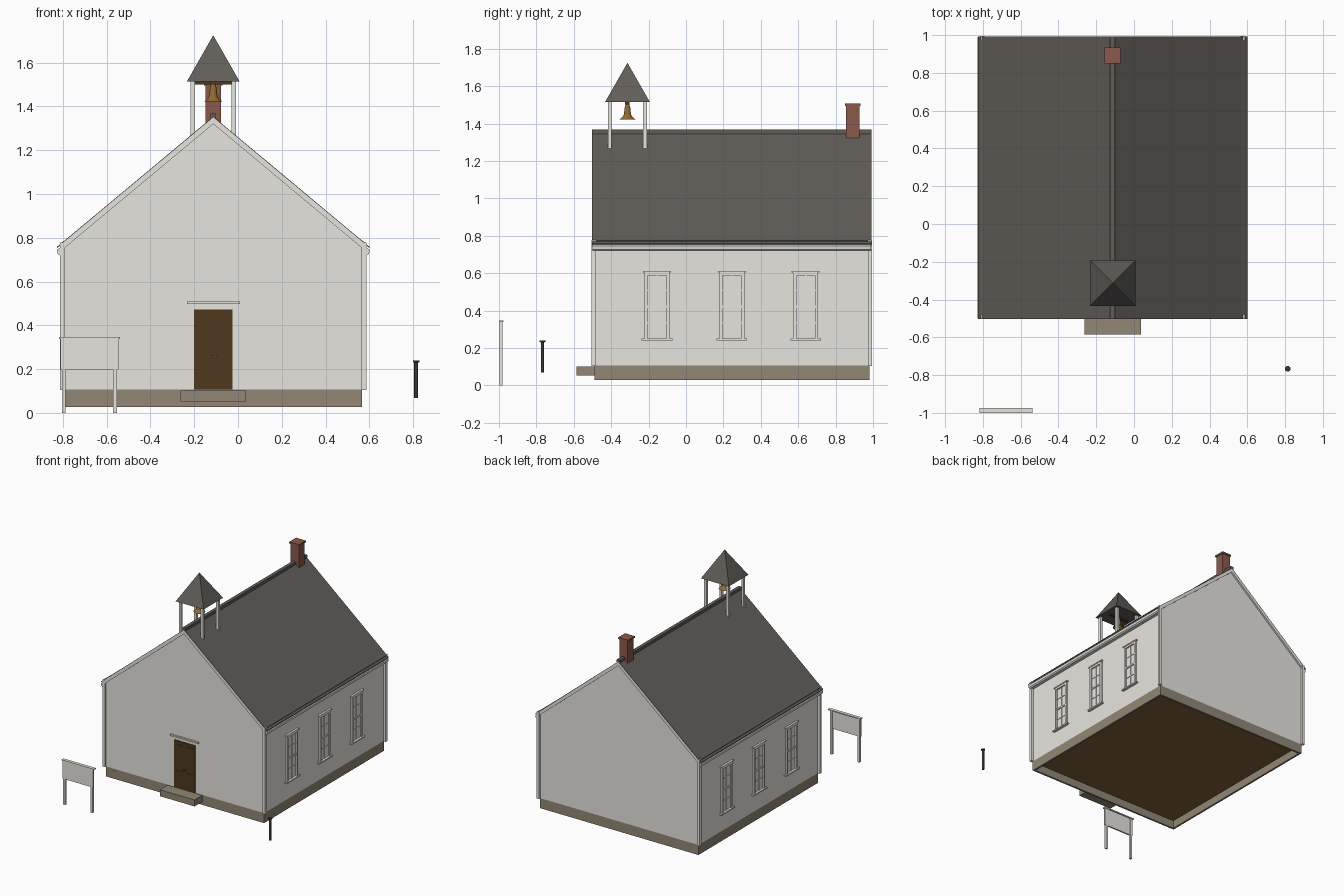
import bpy, bmesh, math

if "Cube" in bpy.data.objects:
    bpy.data.objects.remove(bpy.data.objects["Cube"])

def lin(c):
    c /= 255
    return c / 12.92 if c <= 0.04045 else ((c + 0.055) / 1.055) ** 2.4

def mat(name, r, g, b):
    m = bpy.data.materials.new(name)
    m.diffuse_color = (lin(r), lin(g), lin(b), 1)
    m.use_nodes = True
    m.node_tree.nodes["Principled BSDF"].inputs["Base Color"].default_value = m.diffuse_color
    return m

WALL = mat("wall_white", 231, 229, 223)
ROOF = mat("roof_grey", 97, 93, 88)
STONE = mat("foundation_stone", 146, 135, 117)
WOOD = mat("dark_wood", 79, 56, 29)
FLOOR = mat("floor_wood", 128, 95, 60)
BRICK = mat("chimney_brick", 139, 89, 76)
BRASS = mat("bell_brass", 145, 108, 54)
IRON = mat("dark_iron", 56, 56, 58)
TRIM = WALL

def finish(name, bm, m):
    bmesh.ops.recalc_face_normals(bm, faces=bm.faces)
    me = bpy.data.meshes.new(name)
    bm.to_mesh(me)
    bm.free()
    me.materials.append(m)
    ob = bpy.data.objects.new(name, me)
    bpy.context.collection.objects.link(ob)
    return ob

def boxes(name, m, *dims):
    """One object out of boxes given as (x0, x1, y0, y1, z0, z1)."""
    bm = bmesh.new()
    for x0, x1, y0, y1, z0, z1 in dims:
        for v in bmesh.ops.create_cube(bm, size=1)["verts"]:
            v.co = (x1 if v.co.x > 0 else x0, y1 if v.co.y > 0 else y0,
                    z1 if v.co.z > 0 else z0)
    return finish(name, bm, m)

def prism(name, m, pts, y0, y1):
    """Extrude an (x, z) outline along y; x is measured from the ridge line."""
    bm = bmesh.new()
    f = bm.faces.new([bm.verts.new((CX + x, y0, z)) for x, z in pts])
    ext = bmesh.ops.extrude_face_region(bm, geom=[f])["geom"]
    bmesh.ops.translate(bm, vec=(0, y1 - y0, 0),
                        verts=[e for e in ext if isinstance(e, bmesh.types.BMVert)])
    return finish(name, bm, m)

def lathe(name, m, profile, x, y, n=24):
    bm = bmesh.new()
    vs = [bm.verts.new((x + r, y, z)) for r, z in profile]
    es = [bm.edges.new(p) for p in zip(vs, vs[1:])]
    bmesh.ops.spin(bm, geom=vs + es, cent=(x, y, 0), axis=(0, 0, 1),
                   angle=2 * math.pi, steps=n)
    bmesh.ops.remove_doubles(bm, verts=bm.verts, dist=1e-5)
    ob = finish(name, bm, m)
    bpy.context.view_layer.objects.active = ob
    ob.select_set(True)
    bpy.ops.object.shade_smooth_by_angle(angle=math.radians(35))
    ob.select_set(False)

CX, HW = -0.113, 0.68            # ridge line, half width of the walls
Y0, Y1 = -0.49, 0.98             # front and back walls
SLOPE = 0.834
X0, X1 = CX - HW, CX + HW

def chevron(top, thick, half):
    return [(0, top), (half, top - SLOPE * half), (half, top - SLOPE * half - thick),
            (0, top - thick), (-half, top - SLOPE * half - thick), (-half, top - SLOPE * half)]

# Foundation ring, floor and wall body
T = 0.015
boxes("foundation", STONE,
      (X0, X1, Y0, Y0 + T, 0.028, 0.106), (X0, X1, Y1 - T, Y1, 0.028, 0.106),
      (X0, X0 + T, Y0 + T, Y1 - T, 0.028, 0.106), (X1 - T, X1, Y0 + T, Y1 - T, 0.028, 0.106))
boxes("floor", FLOOR, (X0 + T, X1 - T, Y0 + T, Y1 - T, 0.09, 0.104))
prism("walls", WALL, [(-HW, 0.105), (HW, 0.105), (HW, 0.76), (0, 1.33), (-HW, 0.76)], Y0, Y1)
boxes("cornerstone", STONE, (-0.735, -0.705, Y0 - 0.002, Y0 + 0.002, 0.078, 0.09))

# Corner boards, rake boards, roof, ridge cap
boxes("corner_boards", TRIM, *[
    (cx - 0.011, cx + 0.011, cy - 0.011, cy + 0.011, 0.105, 0.778)
    for cx in (X0 - 0.009, X1 + 0.009) for cy in (Y0 - 0.003, Y1 + 0.004)])
prism("front_rake_board", TRIM, chevron(1.350, 0.03, 0.70), Y0 - 0.013, Y0 + 0.002)
prism("back_rake_board", TRIM, chevron(1.350, 0.03, 0.70), Y1 - 0.002, Y1 + 0.013)
prism("roof", ROOF, chevron(1.354, 0.006, 0.713), -0.503, 0.993)
boxes("ridge_cap", ROOF, (CX - 0.013, CX + 0.013, -0.503, 0.993, 1.345, 1.367))

# Eave details on both sides
for s, side in ((-1, "left"), (1, "right")):
    prism(side + "_eave_strip", ROOF,
          [(s * 0.68, 0.74), (s * 0.70, 0.74), (s * 0.70, 0.774), (s * 0.68, 0.787)], Y0 + 0.008, Y1 - 0.007)
    prism(side + "_eave_moulding", TRIM,
          [(s * 0.68, 0.72), (s * 0.703, 0.72), (s * 0.712, 0.728), (s * 0.715, 0.746), (s * 0.68, 0.765)],
          -0.50, 0.99)

# Sash windows, three on each long wall
for s, side in ((-1, "left"), (1, "right")):
    wx = CX + s * HW

    def plate(d, y0, y1, z0, z1):
        a, b = sorted((wx - s * 0.003, wx + s * d))
        return (a, b, y0, y1, z0, z1)

    for i, c in enumerate((-0.155, 0.245, 0.64)):
        boxes(f"{side}_window_frame_{i + 1}", TRIM,
              plate(0.012, c - 0.067, c - 0.050, 0.25, 0.605),
              plate(0.012, c + 0.050, c + 0.067, 0.25, 0.605),
              plate(0.012, c - 0.050, c + 0.050, 0.588, 0.605),
              plate(0.016, c - 0.075, c + 0.075, 0.604, 0.613),
              plate(0.020, c - 0.082, c + 0.082, 0.24, 0.25))
        boxes(f"{side}_window_bars_{i + 1}", TRIM,
              plate(0.006, c - 0.003, c + 0.003, 0.25, 0.588),
              plate(0.009, c - 0.050, c + 0.050, 0.414, 0.426),
              *[plate(0.006, c - 0.050, c + 0.050, z - 0.003, z + 0.003) for z in (0.335, 0.507)])
        boxes(f"{side}_window_panes_{i + 1}", WALL, plate(0.002, c - 0.050, c + 0.050, 0.25, 0.588))

# Double door with panels, knobs, head trim and step
boxes("doors", WOOD, (CX - 0.089, CX + 0.089, Y0 - 0.005, Y0 + 0.005, 0.106, 0.473))
boxes("door_panels", WOOD, *[
    (CX + s * 0.045 - 0.028, CX + s * 0.045 + 0.028, Y0 - 0.008, Y0, z0, z1)
    for s in (-1, 1) for z0, z1 in ((0.135, 0.24), (0.28, 0.445))])
boxes("door_knobs", BRASS, *[
    (CX + s * 0.010 - 0.005, CX + s * 0.010 + 0.005, Y0 - 0.014, Y0, 0.253, 0.263) for s in (-1, 1)])
boxes("door_head_trim", TRIM, (CX - 0.121, CX + 0.121, Y0 - 0.013, Y0 + 0.002, 0.498, 0.509))
boxes("door_step", STONE, (CX - 0.149, CX + 0.149, -0.585, Y0, 0.052, 0.102))

# Chimney
CY = 0.892
boxes("chimney", BRICK, (CX - 0.036, CX + 0.036, CY - 0.036, CY + 0.036, 1.29, 1.497),
      (CX - 0.042, CX + 0.042, CY - 0.042, CY + 0.042, 1.495, 1.508))

# Belfry: posts, beam, bell, pyramid roof
BY = -0.313
boxes("belfry_posts", TRIM, *[
    (CX + sx * 0.094 - 0.01, CX + sx * 0.094 + 0.01, BY + sy * 0.094 - 0.01, BY + sy * 0.094 + 0.01, 1.268, 1.52)
    for sx in (-1, 1) for sy in (-1, 1)])
boxes("bell_beam", WOOD, (CX - 0.084, CX + 0.084, BY - 0.012, BY + 0.012, 1.501, 1.518))
lathe("bell", BRASS, [(0.0, 1.502), (0.011, 1.502), (0.012, 1.495), (0.015, 1.485), (0.018, 1.455),
                      (0.023, 1.437), (0.042, 1.423), (0.036, 1.422), (0.016, 1.45), (0.0, 1.475)], CX, BY)
bm = bmesh.new()
base = [bm.verts.new((CX + x, BY + y, 1.515)) for x, y in ((-.12, -.12), (.12, -.12), (.12, .12), (-.12, .12))]
tip = bm.verts.new((CX, BY, 1.725))
bm.faces.new(base)
for i in range(4):
    bm.faces.new((base[i], base[(i + 1) % 4], tip))
finish("belfry_roof", bm, ROOF)

# Blank notice board on two legs
boxes("notice_board", TRIM, (-0.81, -0.547, -0.996, -0.984, 0.199, 0.34),
      (-0.817, -0.538, -1.0, -0.975, 0.338, 0.346))
boxes("notice_board_legs", TRIM, (-0.805, -0.788, -0.996, -0.98, 0, 0.338),
      (-0.57, -0.553, -0.996, -0.98, 0, 0.338))

# Iron hitching post
lathe("hitching_post", IRON, [(0, 0.068), (0.009, 0.068), (0.009, 0.230), (0.015, 0.232),
                              (0.015, 0.240), (0, 0.240)], 0.814, -0.767, 16)
